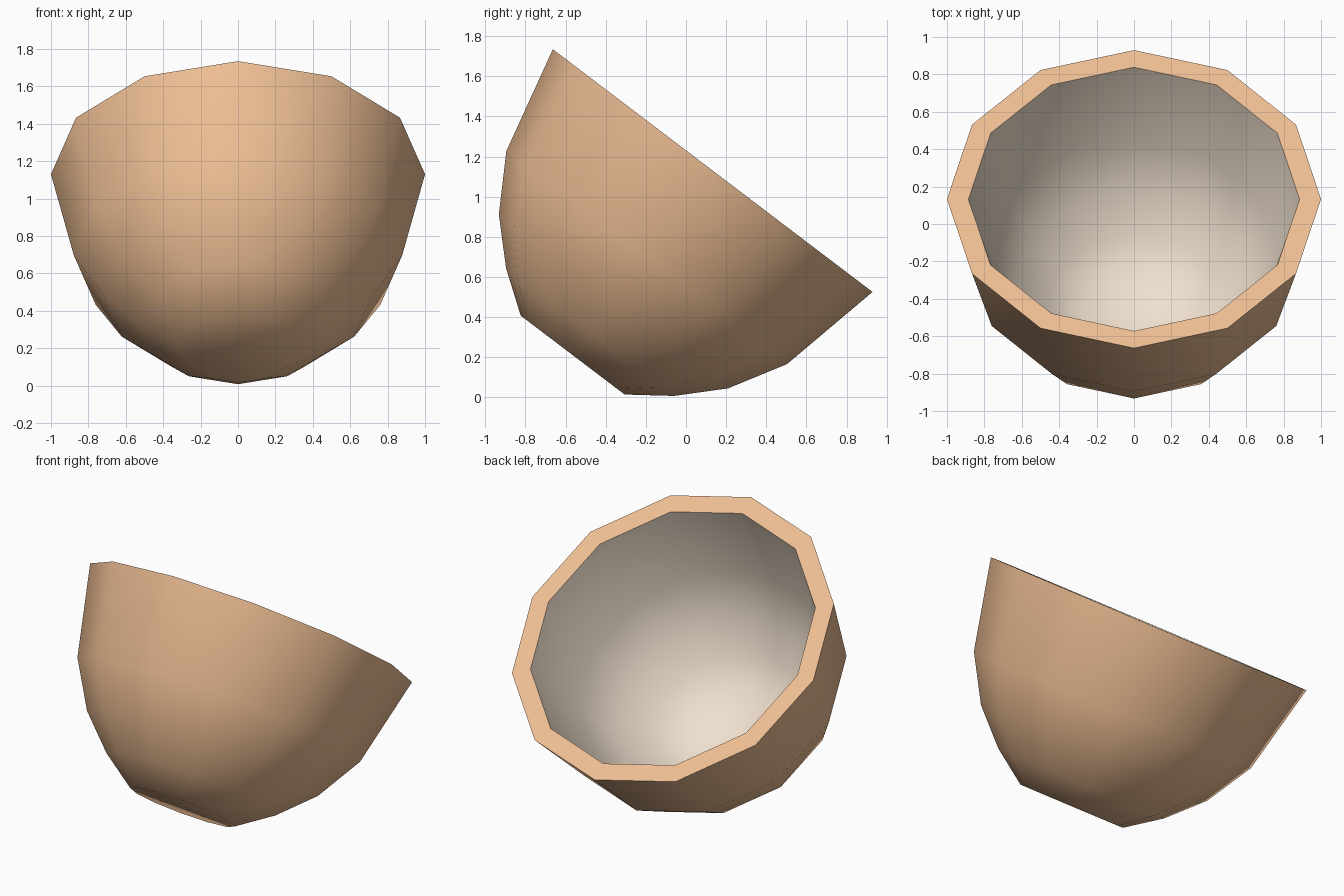
import bpy, bmesh, math
from mathutils import Matrix

if "Cube" in bpy.data.objects:
    bpy.data.objects.remove(bpy.data.objects["Cube"])

SIDES = 12
TILT = math.radians(-37.2)
RIM_CENTRE = (0, 0.133, 1.13)

# Half profiles as (radius, height below the rim plane)
OUTER = [(1.0, 0), (0.878, -0.544), (0.717, -0.818), (0.525, -1.011), (0.325, -1.154)]
INNER = [(0.885, 0), (0.772, -0.50), (0.632, -0.742), (0.458, -0.918), (0.283, -1.042)]


def material(name, colour):
    mat = bpy.data.materials.new(name)
    mat.diffuse_color = (*colour, 1)
    mat.use_nodes = True
    mat.node_tree.nodes["Principled BSDF"].inputs["Base Color"].default_value = mat.diffuse_color
    return mat


def ring(bm, radius, z):
    return [bm.verts.new((radius * math.cos(2 * math.pi * i / SIDES),
                          radius * math.sin(2 * math.pi * i / SIDES), z))
            for i in range(SIDES)]


# Closed bowl shell: outside base up to the rim, then down to the inside floor
bm = bmesh.new()
rings = [ring(bm, r, z) for r, z in OUTER[::-1] + INNER]
bm.faces.new(rings[0][::-1])
for k, (a, b) in enumerate(zip(rings, rings[1:])):
    for i in range(SIDES):
        j = (i + 1) % SIDES
        face = bm.faces.new((a[i], a[j], b[j], b[i]))
        face.material_index = 1 if k >= len(OUTER) else 0
floor = bm.faces.new(rings[-1])
floor.material_index = 1
bmesh.ops.recalc_face_normals(bm, faces=bm.faces)

# Tip the bowl towards the back
bm.transform(Matrix.Translation(RIM_CENTRE) @ Matrix.Rotation(TILT, 4, 'X'))
mesh = bpy.data.meshes.new("bowl")
bm.to_mesh(mesh)
bm.free()

bowl = bpy.data.objects.new("bowl", mesh)
bpy.context.collection.objects.link(bowl)
mesh.materials.append(material("clay", (0.85, 0.515, 0.296)))
mesh.materials.append(material("cream_glaze", (0.87, 0.75, 0.62)))

# Smooth walls, crisp rim
bpy.context.view_layer.objects.active = bowl
bowl.select_set(True)
bpy.ops.object.shade_smooth_by_angle(angle=math.radians(50))
